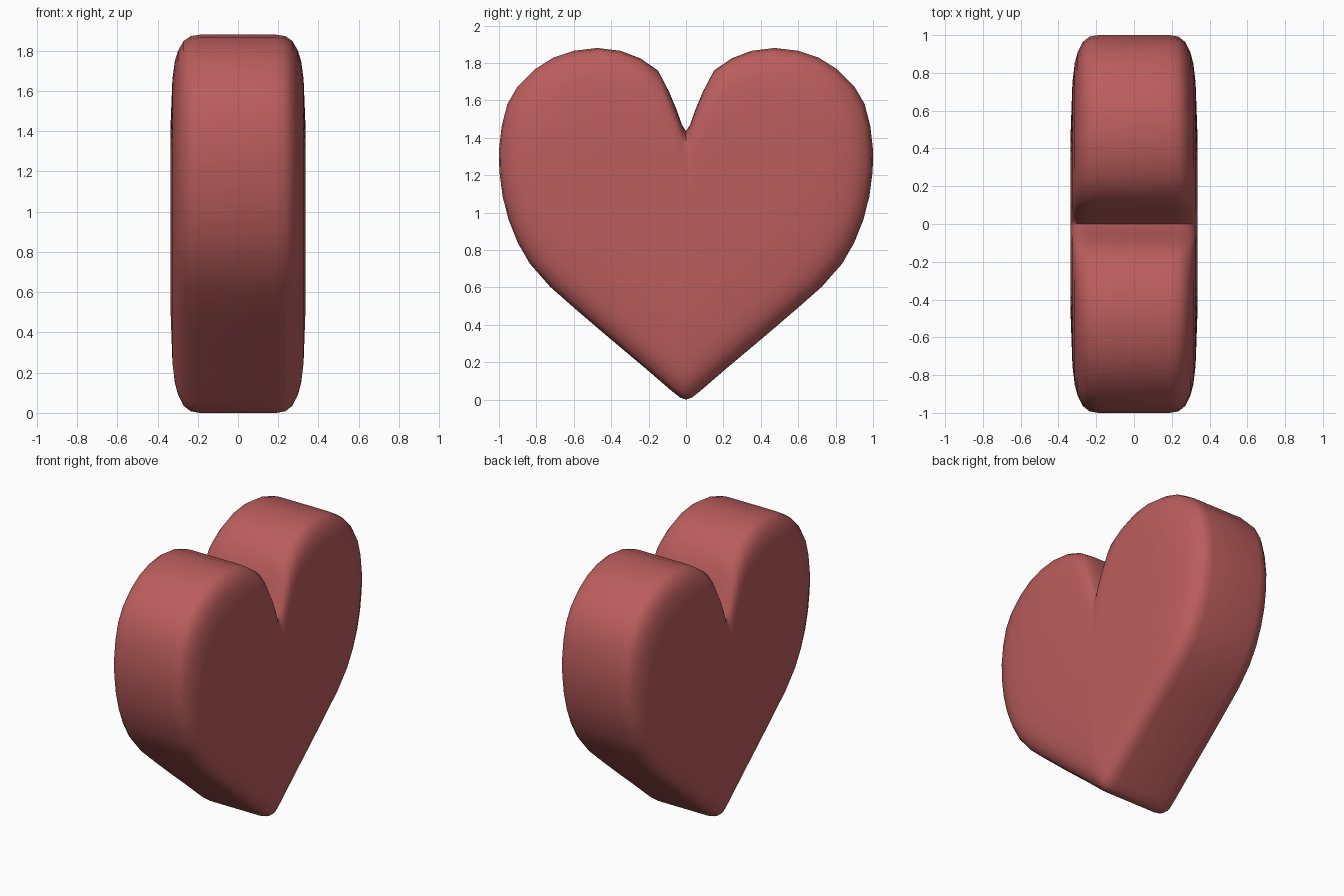
import bpy, bmesh, math

if "Cube" in bpy.data.objects:
    bpy.data.objects.remove(bpy.data.objects["Cube"])

# Half outline of the heart (y, z), from the notch round to the bottom tip
half = [(0, 1.435), (0.022, 1.47), (0.05, 1.55), (0.09, 1.645), (0.15, 1.76), (0.245, 1.825),
        (0.35, 1.865), (0.475, 1.88), (0.60, 1.865), (0.71, 1.828), (0.81, 1.765),
        (0.90, 1.675), (0.955, 1.58), (0.985, 1.465), (1.0, 1.335), (0.998, 1.22),
        (0.98, 1.085), (0.948, 0.96), (0.90, 0.84), (0.835, 0.727), (0.727, 0.604),
        (0.594, 0.487), (0.406, 0.326), (0.22, 0.17), (0.075, 0.045), (0.03, 0.01), (0, 0)]
outline = half + [(-y, z) for y, z in half[-2:0:-1]]
CENTRE_Z = 1.0

# Rounded edge: x position and outline scale of each ring, mirrored front to back
edge = [(0.335, 0.5), (0.326, 0.75), (0.314, 0.85), (0.298, 0.91), (0.27, 0.965),
        (0.235, 0.992), (0.19, 1.0)]
section = edge + [(-x, s) for x, s in reversed(edge)]

bm = bmesh.new()
rings = [[bm.verts.new((x, y * s, CENTRE_Z + (z - CENTRE_Z) * s)) for y, z in outline]
         for x, s in section]
n = len(outline)
for a, b in zip(rings, rings[1:]):
    for i in range(n):
        j = (i + 1) % n
        bm.faces.new((a[i], a[j], b[j], b[i]))

# Nearly flat faces closed with a fan
for ring, x in ((rings[0], 0.336), (rings[-1], -0.336)):
    mid = bm.verts.new((x, 0, CENTRE_Z))
    for i in range(n):
        bm.faces.new((ring[i], ring[(i + 1) % n], mid))
bmesh.ops.recalc_face_normals(bm, faces=bm.faces)

mesh = bpy.data.meshes.new("heart")
bm.to_mesh(mesh)
bm.free()
heart = bpy.data.objects.new("heart", mesh)
bpy.context.collection.objects.link(heart)

mat = bpy.data.materials.new("heart_red")
mat.diffuse_color = (0.5, 0.11, 0.11, 1)
mat.use_nodes = True
mat.node_tree.nodes["Principled BSDF"].inputs["Base Color"].default_value = mat.diffuse_color
mesh.materials.append(mat)

bpy.context.view_layer.objects.active = heart
heart.select_set(True)
bpy.ops.object.shade_smooth_by_angle(angle=math.radians(60))
